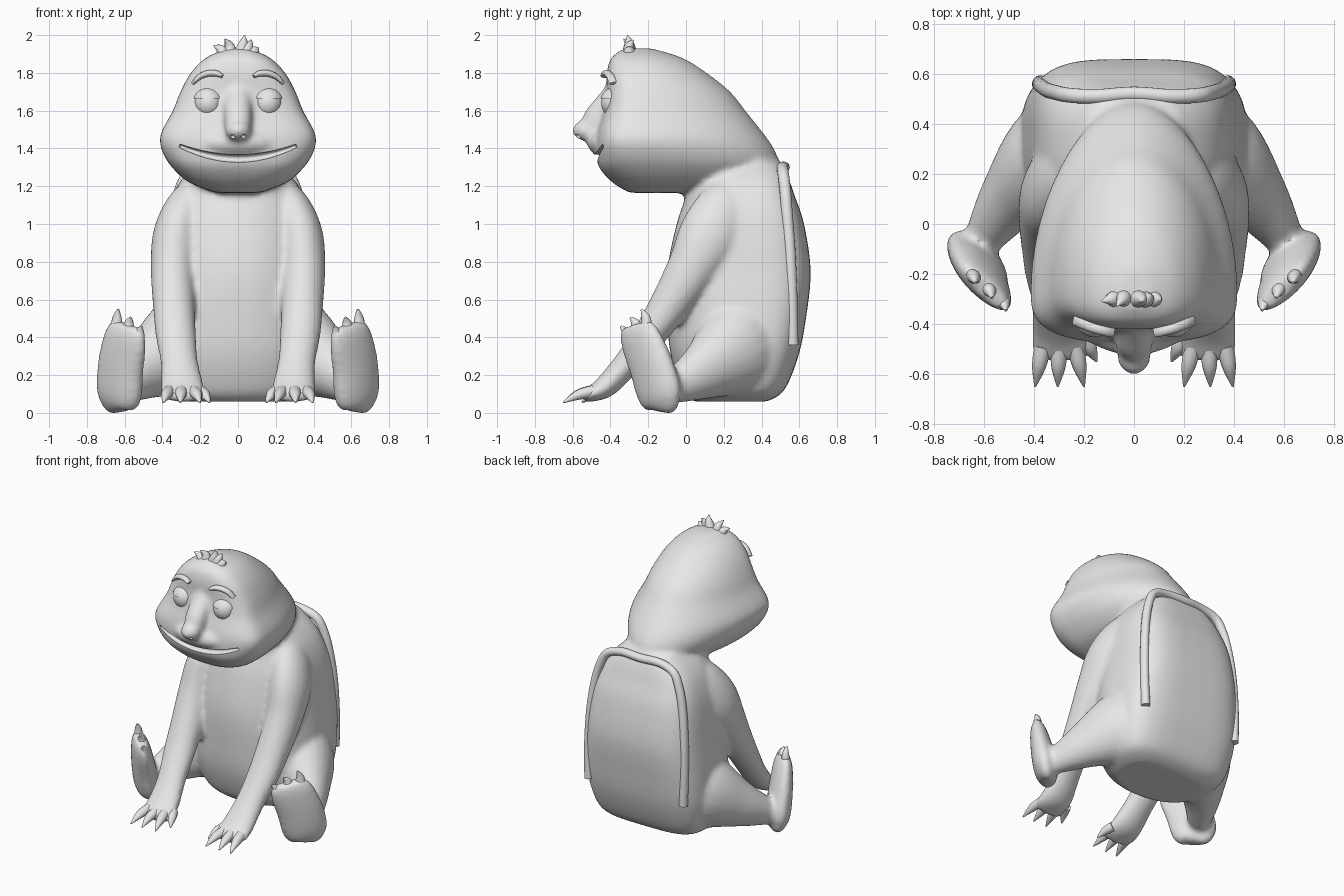
import bpy, bmesh, math
from mathutils import Vector, Matrix
from mathutils.bvhtree import BVHTree

if "Cube" in bpy.data.objects:
    bpy.data.objects.remove(bpy.data.objects["Cube"])

grey = bpy.data.materials.new("plain_grey")
grey.use_nodes = True
COLOUR = (0.8, 0.8, 0.8, 1)
grey.diffuse_color = COLOUR
grey.node_tree.nodes["Principled BSDF"].inputs["Base Color"].default_value = COLOUR


def resample(rows, steps=5):
    """Catmull-Rom interpolation through rows of numbers."""
    out = []
    for i in range(len(rows) - 1):
        a, b, c, d = (rows[max(0, min(len(rows) - 1, i + k))] for k in (-1, 0, 1, 2))
        for s in range(steps):
            t = s / steps
            out.append([q + 0.5 * t * (r - p + t * (2 * p - 5 * q + 4 * r - w + t * (3 * (q - r) + w - p)))
                        for p, q, r, w in zip(a, b, c, d)])
    return out + [list(rows[-1])]


def skin(bm, rings):
    """Bridge rings of points into a closed tube."""
    loops = [[bm.verts.new(p) for p in ring] for ring in rings]
    n = len(loops[0])
    for a, b in zip(loops, loops[1:]):
        for i in range(n):
            j = (i + 1) % n
            bm.faces.new((a[i], a[j], b[j], b[i]))
    bm.faces.new(loops[0])
    bm.faces.new(loops[-1])


def trunk(bm, rows, front_n, back_n, count=48):
    """Level slices: height, half width, front y, widest y, back y."""
    rings = []
    for z, w, yf, ym, yb in resample(rows):
        ring = []
        for i in range(count):
            a = 2 * math.pi * i / count
            c, s = math.cos(a), math.sin(a)
            e = 2 / (back_n if s > 0 else front_n)
            depth = (yb - ym) if s > 0 else (ym - yf)
            ring.append((math.copysign(abs(c) ** e * w, c),
                         ym + math.copysign(abs(s) ** e * depth, s), z))
        rings.append(ring)
    skin(bm, rings)


def tube(bm, rows, side, mirror=1, count=20, steps=5):
    """Oval tube along a path: x, y, z, radius along side, other radius."""
    rows = resample(rows, steps)
    pts = [Vector(r[:3]) for r in rows]
    rings = []
    for i, r in enumerate(rows):
        tan = (pts[min(i + 1, len(pts) - 1)] - pts[max(i - 1, 0)]).normalized()
        u = Vector(side)
        u = (u - tan * u.dot(tan)).normalized()
        v = tan.cross(u)
        ring = []
        for k in range(count):
            a = 2 * math.pi * k / count
            p = pts[i] + u * r[3] * math.cos(a) + v * r[4] * math.sin(a)
            ring.append((p.x * mirror, p.y, p.z))
        rings.append(ring)
    skin(bm, rings)


def ball(bm, centre, size):
    mat = Matrix.Translation(centre) @ Matrix.Diagonal((*size, 1))
    bmesh.ops.create_uvsphere(bm, u_segments=32, v_segments=20, radius=1, matrix=mat)


def make(name, bm):
    bmesh.ops.recalc_face_normals(bm, faces=bm.faces[:])
    mesh = bpy.data.meshes.new(name)
    bm.to_mesh(mesh)
    bm.free()
    mesh.materials.append(grey)
    obj = bpy.data.objects.new(name, mesh)
    bpy.context.collection.objects.link(obj)
    return obj


def smooth(obj, angle=50):
    bpy.ops.object.select_all(action="DESELECT")
    obj.select_set(True)
    bpy.context.view_layer.objects.active = obj
    bpy.ops.object.shade_smooth_by_angle(angle=math.radians(angle))


def apply_modifier(obj, kind, **settings):
    bpy.context.view_layer.objects.active = obj
    mod = obj.modifiers.new(kind.lower(), kind)
    for key, value in settings.items():
        setattr(mod, key, value)
    bpy.ops.object.modifier_apply(modifier=mod.name)


# Torso and head
bm = bmesh.new()
trunk(bm, [(.06, .3, .04, .25, .43), (.12, .4, -.02, .28, .52), (.3, .45, -.08, .28, .595),
           (.5, .45, -.1, .3, .635), (.75, .425, -.1, .3, .66), (1, .395, -.05, .3, .625),
           (1.15, .35, 0, .3, .575), (1.25, .285, .02, .28, .54), (1.33, .2, .05, .25, .5)], 2.2, 3.7)
trunk(bm, [(1.165, .12, -.3, -.15, .1), (1.22, .26, -.39, -.18, .38), (1.3, .35, -.46, -.23, .48),
           (1.37, .395, -.475, -.26, .48), (1.44, .415, -.475, -.28, .44), (1.5, .4, -.465, -.28, .395),
           (1.6, .345, -.435, -.26, .315), (1.7, .305, -.42, -.25, .235), (1.8, .25, -.42, -.25, .11),
           (1.88, .17, -.395, -.25, -.02), (1.93, .06, -.33, -.27, -.18)], 2.9, 1.95)

# Muzzle and nose
ball(bm, (0, -.4, 1.43), (.22, .125, .08))
tube(bm, [(0, -.36, 1.75, .06, .04), (0, -.42, 1.65, .07, .055),
          (0, -.475, 1.56, .075, .07), (0, -.51, 1.48, .065, .05)], (1, 0, 0))
ball(bm, (0, -.535, 1.495), (.068, .068, .055))

# Arms, legs and feet
for s in (1, -1):
    tube(bm, [(.19, .28, 1.2, .06, .08), (.26, .22, 1.1, .11, .15), (.325, .13, .94, .125, .17),
              (.345, .03, .76, .118, .135), (.34, -.08, .58, .112, .11), (.33, -.19, .42, .108, .088),
              (.31, -.31, .265, .1, .072), (.295, -.42, .145, .115, .062), (.29, -.5, .1, .12, .042),
              (.29, -.545, .085, .1, .028)], (1, 0, 0), s)
    tube(bm, [(.2, .36, .4, .22, .28), (.34, .25, .325, .21, .25), (.49, .1, .225, .135, .16),
              (.59, -.04, .15, .085, .1), (.63, -.11, .13, .06, .07)], (1, 1, 0), s)
    tube(bm, [(.635, -.12, .002, .05, .03), (.635, -.12, .03, .11, .055), (.63, -.14, .1, .15, .078),
              (.62, -.185, .25, .153, .075), (.595, -.245, .4, .143, .058), (.588, -.265, .47, .11, .035)],
         (1, 1, 0), s)

body = make("body", bm)
apply_modifier(body, "REMESH", mode="VOXEL", voxel_size=.015)
apply_modifier(body, "SMOOTH", factor=.5, iterations=14)

tree = BVHTree.FromPolygons([v.co for v in body.data.vertices], [p.vertices for p in body.data.polygons])


def face_y(x, z):
    """Depth of the face surface at a spot seen from ahead."""
    hit = tree.ray_cast(Vector((x, -2, z)), Vector((0, 1, 0)))[0]
    return hit.y if hit else -.4


# Smile and nostrils cut into the face
bm = bmesh.new()
path = []
for i in range(-8, 9):
    t = i / 8
    x, z = .31 * t, 1.347 + .068 * t * t
    path.append((x, face_y(x, z), z, .034 - .012 * t * t, .021 - .012 * t * t))
tube(bm, path, (0, 1, 0), steps=2)
for s in (1, -1):
    ball(bm, (s * .03, face_y(s * .03, 1.465), 1.462), (.014, .02, .013))
cutter = make("face_cutter", bm)
cutter.hide_render = True
apply_modifier(body, "BOOLEAN", operation="DIFFERENCE", object=cutter, solver="EXACT")
bpy.data.objects.remove(cutter)
smooth(body)

for s, label in ((1, "left"), (-1, "right")):
    # Eye and half closed lid
    centre = Vector((s * .158, face_y(s * .158, 1.64) + .046, 1.64))
    bm = bmesh.new()
    ball(bm, centre, (.075, .075, .078))
    smooth(make(label + "_eye", bm))
    bm = bmesh.new()
    ball(bm, centre, (.083, .083, .085))
    bmesh.ops.bisect_plane(bm, geom=bm.verts[:] + bm.edges[:] + bm.faces[:],
                           plane_co=centre + Vector((0, 0, .025)), plane_no=(0, 0, 1), clear_inner=True)
    bmesh.ops.holes_fill(bm, edges=[e for e in bm.edges if e.is_boundary])
    smooth(make(label + "_eyelid", bm))

    # Eyebrow
    bm = bmesh.new()
    brow = [(.082, 1.782, .01), (.115, 1.797, .016), (.16, 1.797, .017), (.205, 1.778, .015), (.238, 1.745, .009)]
    tube(bm, [(x, face_y(x, z) - .014, z, .022, r) for x, z, r in brow], (0, 1, 0), s, 12)
    smooth(make(label + "_eyebrow", bm))

    # Fingers
    bm = bmesh.new()
    for bx, by, tx, ty in ((.2, -.45, .15, -.55), (.235, -.49, .2, -.65),
                           (.3, -.5, .305, -.65), (.365, -.49, .395, -.65)):
        tube(bm, [(bx, by, .115, .034, .032), ((bx + tx) / 2, (by + ty) / 2, .095, .028, .026),
                  (tx, ty, .055, .004, .004)], (1, 0, 0), s, 12)
    smooth(make(label + "_fingers", bm))

    # Toes
    bm = bmesh.new()
    for bx, by, bz, tx, ty, tz in ((.645, -.21, .43, .635, -.235, .548), (.585, -.26, .42, .568, -.295, .505),
                                   (.53, -.31, .37, .512, -.345, .458)):
        tube(bm, [(bx, by, bz, .036, .03), ((bx + tx) / 2, (by + ty) / 2 + .01, (bz + tz) / 2 + .01, .028, .024),
                  (tx, ty, tz, .006, .006)], (1, 1, 0), s, 12)
    smooth(make(label + "_toes", bm))

# Raised fold around the back
half = [(.375, .565, .36), (.38, .56, .6), (.37, .55, .85), (.345, .535, 1.05),
        (.31, .525, 1.18), (.26, .515, 1.265), (.15, .51, 1.3)]
fold = half + [(0, .52, 1.3)] + [(-x, y, z) for x, y, z in reversed(half)]
bm = bmesh.new()
tube(bm, [(*p, .03, .028) for p in fold], (0, 1, .3), count=14)
smooth(make("back_fold", bm))

# Tuft of hair
bm = bmesh.new()
for bx, tx, ty, tz in ((-.07, -.13, -.31, 1.945), (-.04, -.07, -.33, 1.98), (0, .035, -.31, 2),
                       (.02, .07, -.28, 1.975), (.05, .11, -.3, 1.935)):
    tube(bm, [(bx, -.3, 1.875, .045, .04), ((bx + tx) / 2 + .01, -.3, (1.9 + tz) / 2, .028, .028),
              (tx, ty, tz, .002, .002)], (0, 1, 0), count=10)
smooth(make("hair_tuft", bm))
